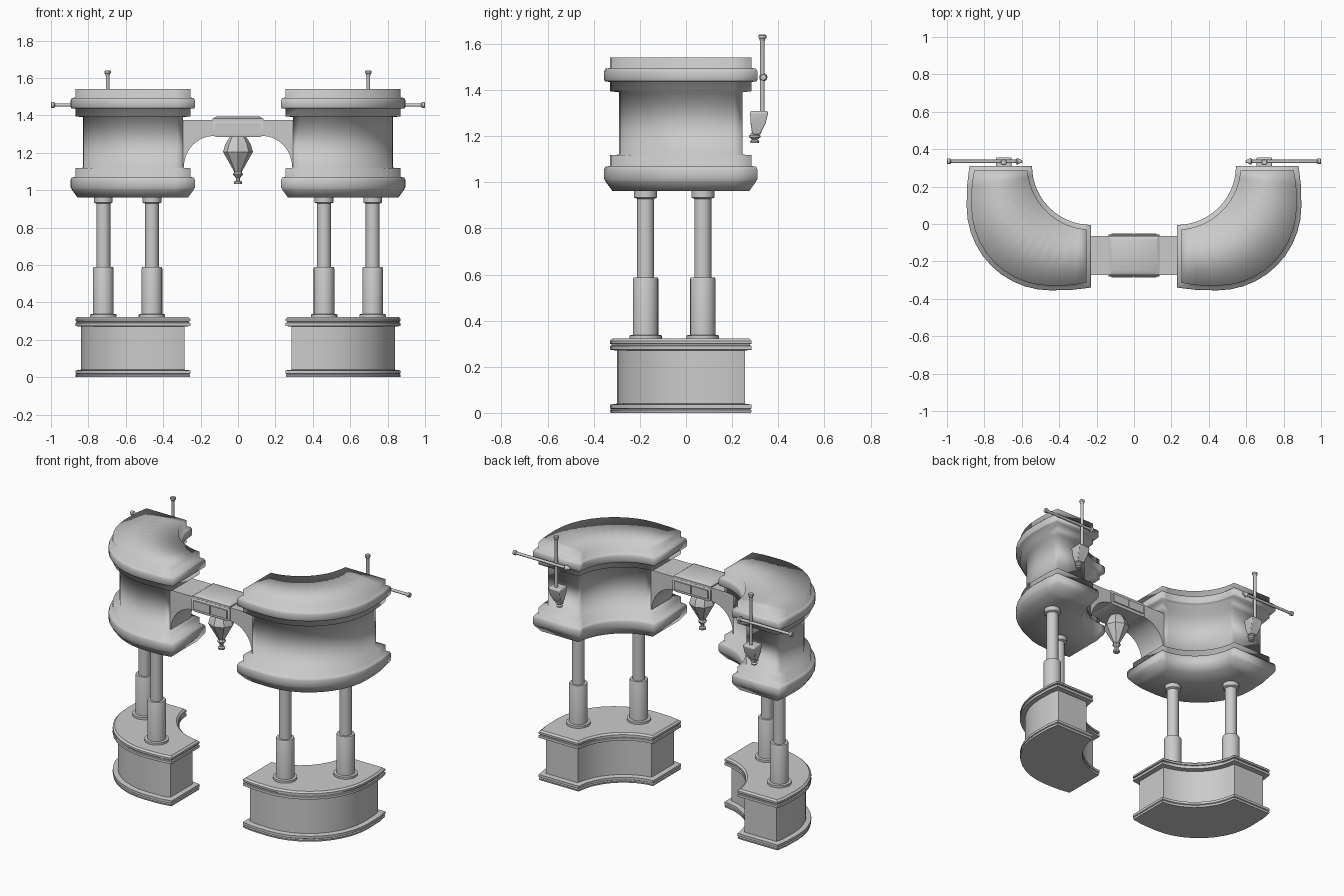
import bpy, bmesh, math
from math import sin, cos, pi, asin
from mathutils import Matrix, Vector

if "Cube" in bpy.data.objects:
    bpy.data.objects.remove(bpy.data.objects["Cube"])


def finish(name, bm, mirror=True, angle=35):
    bmesh.ops.recalc_face_normals(bm, faces=bm.faces)
    me = bpy.data.meshes.new(name)
    bm.to_mesh(me)
    bm.free()
    ob = bpy.data.objects.new(name, me)
    bpy.context.collection.objects.link(ob)
    bpy.ops.object.select_all(action='DESELECT')
    bpy.context.view_layer.objects.active = ob
    ob.select_set(True)
    if angle:
        bpy.ops.object.shade_smooth_by_angle(angle=math.radians(angle))
    else:
        for p in me.polygons:
            p.use_smooth = True
    if mirror:
        m = ob.modifiers.new("mirror", 'MIRROR')
        m.use_mirror_merge = False
    return ob


def outline(o, n=10):
    """Quarter-bend plan, inset by o: outer side, then inner side."""
    outer = [(o, .65 - o), (.1, .662 - o)]
    for i in range(n + 1):
        a = pi / 2 * (1 - i / n)
        outer.append((.215 + (.45 - o) * cos(a), .215 + (.45 - o) * sin(a)))
    outer += [(.662 - o, .1), (.65 - o, o)]
    r, k = .315 + o, len(outer)
    a0 = asin(o / r)
    inner = []
    for i in range(k):
        a = a0 + (pi / 2 - 2 * a0) * i / (k - 1)
        inner.append((r * cos(a), r * sin(a)))
    return [(.23 + u, .31 - v) for u, v in outer + inner]


def bend(name, levels, angle):
    """Stack inset outlines (z, inset) into a closed moulded block."""
    bm = bmesh.new()
    rings = [[bm.verts.new((x, y, z)) for x, y in outline(o)] for z, o in levels]
    n = len(rings[0])
    for a, b in zip(rings, rings[1:]):
        for i in range(n):
            j = (i + 1) % n
            bm.faces.new((a[i], a[j], b[j], b[i]))
    for r in (rings[0], rings[-1]):
        for i in range(n // 2 - 1):
            bm.faces.new((r[i], r[i + 1], r[n - 2 - i], r[n - 1 - i]))
    return finish(name, bm, angle=angle)


def lathe(name, profile, loc, segs=24, axis='Z', mirror=True, angle=35):
    """Turn (radius, height) points around an axis."""
    bm = bmesh.new()
    rings = [[bm.verts.new((r * cos(2 * pi * i / segs), r * sin(2 * pi * i / segs), h))
              for i in range(segs)] for r, h in profile]
    for a, b in zip(rings, rings[1:]):
        for i in range(segs):
            j = (i + 1) % segs
            bm.faces.new((a[i], a[j], b[j], b[i]))
    bm.faces.new(rings[0])
    bm.faces.new(rings[-1])
    if axis == 'X':
        bm.transform(Matrix.Rotation(pi / 2, 4, 'Y'))
    bm.transform(Matrix.Translation(Vector(loc)))
    return finish(name, bm, mirror, angle)


def taper_box(name, levels, mirror=True, bevel=0):
    """Box from rectangles (z, x0, x1, y0, y1)."""
    bm = bmesh.new()
    rings = [[bm.verts.new(p) for p in ((a, c, z), (b, c, z), (b, d, z), (a, d, z))]
             for z, a, b, c, d in levels]
    for r, s in zip(rings, rings[1:]):
        for i in range(4):
            j = (i + 1) % 4
            bm.faces.new((r[i], r[j], s[j], s[i]))
    bm.faces.new(rings[0])
    bm.faces.new(rings[-1])
    ob = finish(name, bm, mirror)
    if bevel:
        m = ob.modifiers.new("bevel", 'BEVEL')
        m.width, m.segments = bevel, 2
    return ob


# Curved base plinths
bend("base_plinth", [(0, .028), (.012, .025), (.016, .032), (.02, .025), (.036, .025), (.04, .055),
                     (.27, .055), (.274, .025), (.29, .025), (.292, .032), (.298, .032),
                     (.3, .025), (.312, .025), (.322, .036)], 35)

# Curved upper blocks
bend("upper_block", [(.962, .036), (1.0, .008), (1.015, 0), (1.055, 0), (1.068, .006),
                     (1.07, .025), (1.117, .025), (1.12, .065), (1.39, .065), (1.395, .025),
                     (1.435, .025), (1.437, .004), (1.445, 0), (1.48, 0), (1.493, .006),
                     (1.495, .025), (1.541, .025)], 0)

# Support pillars
for i, (x, y) in enumerate(((.46, -.175), (.72, .073))):
    lathe(f"pillar_{i + 1}", [(.071, .315), (.071, .336), (.055, .338), (.055, .58), (.052, .588),
                              (.037, .588), (.037, .928), (.05, .934), (.05, .965)], (x, y, 0))

# Arched bridge between the blocks
arch = [(.13 + .16 * cos(a), 1.12 + .17 * sin(a)) for a in [pi / 2 * i / 8 for i in range(9)]]
half = [(.3, 1.375), (.3, 1.12)] + arch
prof = half + [(-x, z) for x, z in reversed(half)]
bm = bmesh.new()
face = bm.faces.new([bm.verts.new((x, -.272, z)) for x, z in prof])
ext = bmesh.ops.extrude_face_region(bm, geom=[face])
bmesh.ops.translate(bm, vec=(0, .207, 0), verts=[v for v in ext['geom'] if isinstance(v, bmesh.types.BMVert)])
finish("bridge_arch", bm, False)

# Bridge central housing, its panels and cap
taper_box("bridge_housing", [(1.285, -.12, .12, -.277, -.06), (1.295, -.137, .137, -.28, -.057),
                             (1.36, -.137, .137, -.28, -.057), (1.368, -.13, .13, -.275, -.062)], False)
taper_box("bridge_cap", [(1.36, -.135, .135, -.274, -.063), (1.382, -.135, .135, -.274, -.063),
                         (1.394, -.115, .115, -.25, -.087)], False)
for side, y0, y1 in (("front", -.287, -.27), ("back", -.067, -.05)):
    taper_box(f"housing_panel_{side}", [(1.303, .003, .12, y0, y1), (1.358, .003, .12, y0, y1)])

# Hanging faceted lamp
lathe("hanging_lamp", [(.02, 1.033), (.022, 1.045), (.012, 1.05), (.012, 1.066), (.027, 1.085),
                       (.02, 1.098), (.08, 1.205), (.068, 1.245), (.05, 1.275), (.04, 1.29)],
      (0, -.168, 0), 8, mirror=False, angle=20)

# Rear crossed rods with end knobs
rod_y = .331
lathe("upright_rod", [(.01, 1.3), (.01, 1.61), (.013, 1.622), (.017, 1.626), (.017, 1.637),
                      (.013, 1.64)], (.697, rod_y, 0), 12)
lathe("cross_rod", [(.004, .595), (.018, .625), (.009, .632), (.009, .978), (.015, .983),
                    (.015, .997), (.012, 1.0)], (0, rod_y + .004, 1.455), 12, 'X')

# Tapered holders clamped to the rear ends
taper_box("rod_holder", [(1.208, .672, .722, .287, .322), (1.255, .66, .734, .28, .345),
                         (1.3, .655, .739, .278, .356), (1.31, .66, .734, .282, .35)], bevel=.004)
lathe("holder_foot", [(.017, 1.17), (.02, 1.178), (.012, 1.185), (.024, 1.195), (.024, 1.203),
                      (.014, 1.215)], (.697, .298, 0), 12)
